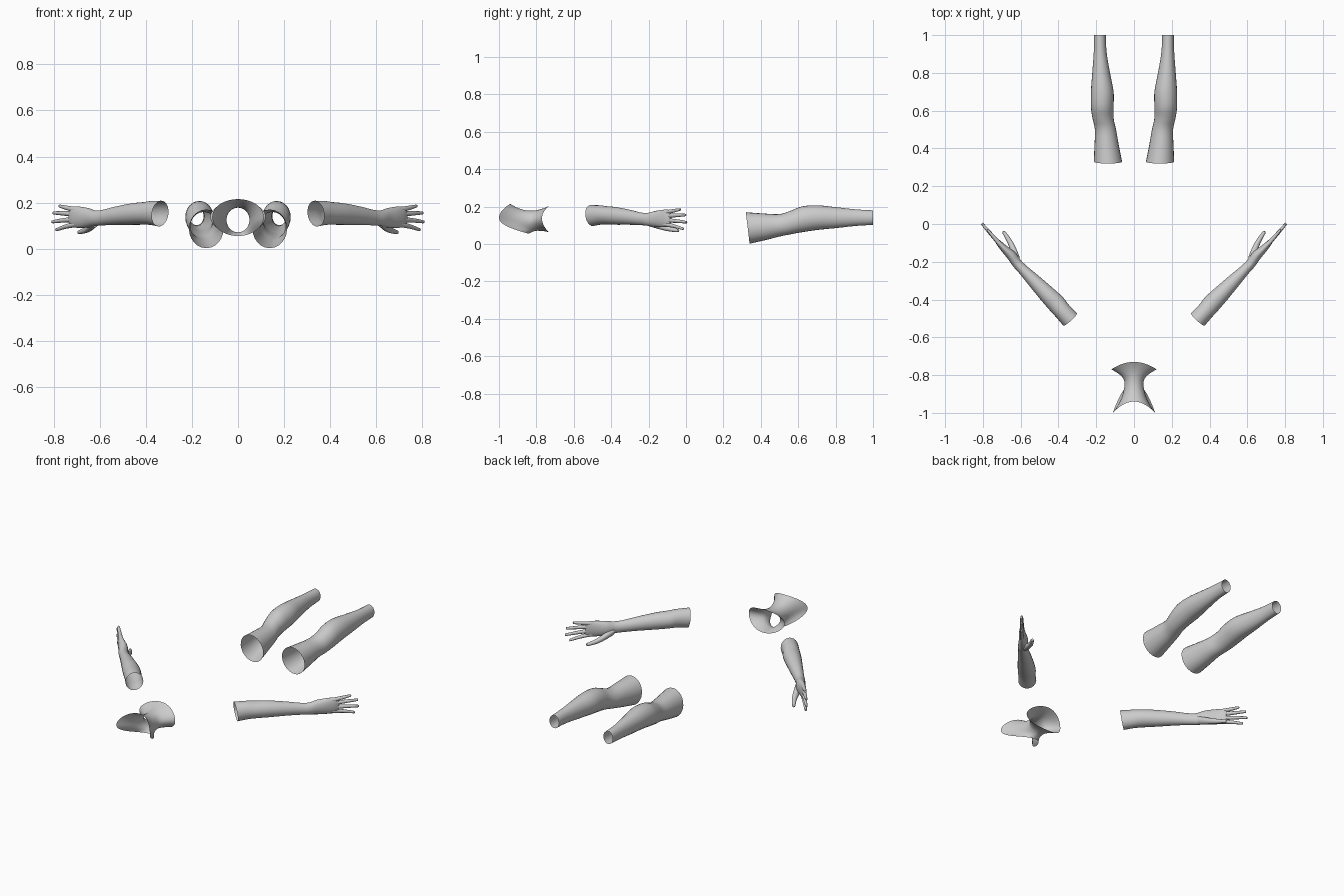
import bpy, bmesh
from math import sin, cos, pi, radians
from mathutils import Vector

if "Cube" in bpy.data.objects:
    bpy.data.objects.remove(bpy.data.objects["Cube"])


def catmull(rows, steps):
    """Smoothly resample a list of number rows."""
    out = []
    for i in range(len(rows) - 1):
        p0, p1 = rows[max(i - 1, 0)], rows[i]
        p2, p3 = rows[i + 1], rows[min(i + 2, len(rows) - 1)]
        for k in range(steps):
            t = k / steps
            out.append([0.5 * (2 * b + (c - a) * t + (2 * a - 5 * b + 4 * c - d) * t * t
                               + (3 * b - a - 3 * c + d) * t ** 3)
                        for a, b, c, d in zip(p0, p1, p2, p3)])
    out.append(list(rows[-1]))
    return out


def skin(bm, rings, cap=False):
    """Bridge rings of points into a tube, optionally closing the far end."""
    vr = [[bm.verts.new(p) for p in r] for r in rings]
    n = len(vr[0])
    for a, b in zip(vr, vr[1:]):
        for i in range(n):
            j = (i + 1) % n
            bm.faces.new((a[i], b[i], b[j], a[j]))
    if cap:
        bm.faces.new(vr[-1][::-1])


def limb(bm, rows, place, sides=24, steps=4, cap=False):
    """Rows: along, side centre, side radius, height centre, height radius, slant."""
    rings = []
    for s, a, ra, z, rz, sl in catmull(rows, steps):
        rings.append([place(s - sl * sin(t), a + ra * cos(t), z + rz * sin(t))
                      for t in (2 * pi * i / sides for i in range(sides))])
    skin(bm, rings, cap)


def finish(name, bm, mirror=False):
    me = bpy.data.meshes.new(name)
    bm.to_mesh(me)
    bm.free()
    me.polygons.foreach_set("use_smooth", [True] * len(me.polygons))
    ob = bpy.data.objects.new(name, me)
    bpy.context.collection.objects.link(ob)
    if mirror:
        m = ob.modifiers.new("mirror", 'MIRROR')
        m.use_mirror_merge = False
    return ob


# Lower legs: open tubes from above the knee to the ankle
bm = bmesh.new()
limb(bm, [
    (.33, .138, .075, .086, .084, .01),
    (.42, .145, .064, .092, .071, .005),
    (.50, .151, .056, .100, .060, 0),
    (.56, .164, .056, .115, .063, 0),
    (.62, .168, .060, .132, .069, 0),
    (.70, .168, .060, .141, .066, 0),
    (.80, .174, .047, .141, .056, 0),
    (.91, .179, .034, .141, .044, 0),
    (1.0, .180, .031, .141, .039, 0)],
    lambda s, a, z: Vector((a, s, z)))
finish("lower_legs", bm, True)

# Forearms with hands, laid out along a slanted axis
ang = radians(47.5)
fwd = Vector((cos(ang), sin(ang), 0))
side = Vector((sin(ang), -cos(ang), 0))
elbow = Vector((.338, -.505, 0))


def on_arm(s, a, z):
    return elbow + fwd * s + side * a + Vector((0, 0, z))


bm = bmesh.new()
# Forearm and palm
limb(bm, [
    (.00, 0, .049, .152, .056, .008),
    (.06, 0, .047, .155, .052, .003),
    (.11, -.002, .049, .153, .049, 0),
    (.18, 0, .045, .150, .047, 0),
    (.28, .003, .036, .143, .040, 0),
    (.36, .006, .028, .135, .034, 0),
    (.41, .007, .026, .132, .034, 0),
    (.46, .001, .026, .134, .042, 0),
    (.51, .004, .020, .136, .046, 0),
    (.55, .005, .015, .138, .046, 0),
    (.572, .004, .010, .138, .042, 0),
    (.578, .004, .004, .138, .036, 0)], on_arm, cap=True)


# Fingers and thumb: tapered tubes with rounded tips
def digit(points, r0, r1):
    n = len(points) - 1
    rows = []
    for i, (s, a, z) in enumerate(points):
        r = r0 + (r1 - r0) * i / n
        rows.append((s, a, r, z, r, 0))
    s, a, z = points[-1]
    rows.append((s + r1 * .7, a, r1 * .7, z, r1 * .7, 0))
    rows.append((s + r1, a, r1 * .2, z, r1 * .2, 0))
    limb(bm, rows, on_arm, sides=12, steps=3, cap=True)


for tip, z0, z1 in ((.640, .168, .184), (.678, .149, .155),
                    (.684, .127, .117), (.660, .106, .083)):
    mid = (.55 + tip) / 2
    digit([(.535, .005, z0), (mid, .004, (z0 + z1) / 2 + .001), (tip, .002, z1)], .0125, .007)
digit([(.42, .000, .118), (.47, -.024, .098), (.52, -.042, .082), (.575, -.052, .072)], .024, .009)
finish("forearms_and_hands", bm, True)


# Neck collar: a waisted tube whose two rims flare into saddle curves
def rim(rx, top, edge, bottom, n=40):
    """Closed loop through (y, z) at its top, side edge and bottom."""
    pts = []
    for i in range(n):
        t = 2 * pi * i / n
        w = sin(t)
        end = top if w > 0 else bottom
        y = edge[0] + (end[0] - edge[0]) * w * w
        z = edge[1] + (end[1] - edge[1]) * abs(w)
        pts.append(Vector((rx * cos(t), y, z)))
    return pts


front = rim(.112, (-.94, .215), (-1.0, .138), (-.84, .055))
waist = rim(.050, (-.83, .178), (-.84, .125), (-.795, .071))
back = rim(.120, (-.73, .206), (-.77, .138), (-.735, .064))


def flare(p, q, s, k):
    """Blend waist point p to rim point q: linear along y, curved outwards."""
    return Vector((p.x + (q.x - p.x) * s ** k, p.y + (q.y - p.y) * s, p.z + (q.z - p.z) * s ** k))


bm = bmesh.new()
steps = 8
rings = [[flare(p, q, 1 - i / steps, 2) for p, q in zip(waist, front)] for i in range(steps)]
rings += [[flare(p, q, i / steps, 2) for p, q in zip(waist, back)] for i in range(steps + 1)]
skin(bm, rings)
finish("neck_collar", bm)
